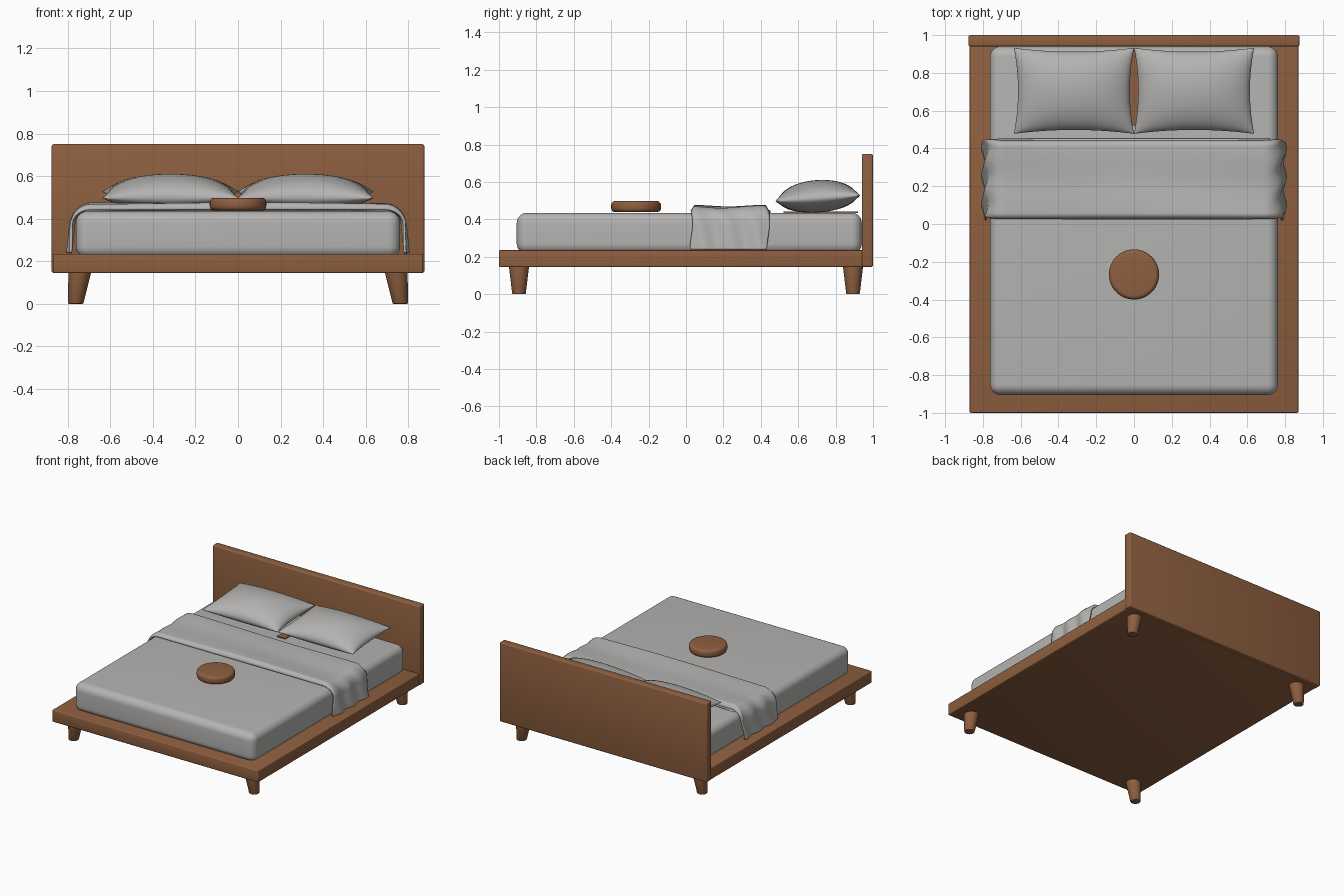
import bpy, bmesh, math
from mathutils import Matrix, Vector

cube = bpy.data.objects.get("Cube")
if cube:
    bpy.data.objects.remove(cube, do_unlink=True)


def material(name, colour):
    m = bpy.data.materials.new(name)
    m.use_nodes = True
    m.diffuse_color = colour
    m.node_tree.nodes["Principled BSDF"].inputs["Base Color"].default_value = colour
    return m


WOOD = material("warm wood", (0.27, 0.115, 0.05, 1))
LINEN = material("grey linen", (0.46, 0.455, 0.445, 1))


def finish(name, bm, mat, angle=40):
    bmesh.ops.recalc_face_normals(bm, faces=bm.faces)
    mesh = bpy.data.meshes.new(name)
    bm.to_mesh(mesh)
    bm.free()
    mesh.materials.append(mat)
    ob = bpy.data.objects.new(name, mesh)
    bpy.context.collection.objects.link(ob)
    bpy.ops.object.select_all(action='DESELECT')
    bpy.context.view_layer.objects.active = ob
    ob.select_set(True)
    bpy.ops.object.shade_smooth_by_angle(angle=math.radians(angle))
    return ob


def box(name, lo, hi, mat, bevel=0.0, segments=3):
    lo, hi = Vector(lo), Vector(hi)
    bm = bmesh.new()
    bmesh.ops.create_cube(bm, size=1)
    bmesh.ops.scale(bm, vec=hi - lo, verts=bm.verts)
    bmesh.ops.translate(bm, vec=(lo + hi) / 2, verts=bm.verts)
    if bevel:
        bmesh.ops.bevel(bm, geom=bm.edges[:], offset=bevel, segments=segments,
                        profile=0.5, affect='EDGES')
    return finish(name, bm, mat)


def sheet(bm, nu, nv, func):
    """Grid of faces whose points come from func(u, v), both in -1..1."""
    rows = [[bm.verts.new(func(2 * i / nu - 1, 2 * j / nv - 1))
             for i in range(nu + 1)] for j in range(nv + 1)]
    for a, b in zip(rows, rows[1:]):
        for i in range(nu):
            bm.faces.new((a[i], a[i + 1], b[i + 1], b[i]))


# Bed frame
box("platform", (-0.87, -1, 0.145), (0.87, 0.96, 0.235), WOOD, 0.006)
box("headboard", (-0.876, 0.94, 0.145), (0.876, 1, 0.75), WOOD, 0.01)

# Splayed tapered legs
for sx, side in ((1, "left"), (-1, "right")):
    for sy, end in ((-1, "front"), (1, "back")):
        bm = bmesh.new()
        bmesh.ops.create_cone(bm, cap_ends=True, segments=32, radius1=0.036,
                              radius2=0.054, depth=0.15)
        rims = [e for e in bm.edges if all(v.co.z < 0 for v in e.verts)]
        bmesh.ops.bevel(bm, geom=rims, offset=0.004, segments=2, profile=0.5,
                        affect='EDGES')
        for v in bm.verts:
            v.co.x -= sx * 0.13 * v.co.z
        bmesh.ops.translate(bm, vec=(sx * 0.753, sy * 0.893, 0.075), verts=bm.verts)
        finish(f"{end}_{side}_leg", bm, WOOD)

# Mattress
box("mattress", (-0.762, -0.905, 0.215), (0.762, 0.94, 0.435), LINEN, 0.055, 8)

# Slat showing between the pillows
box("pillow_gap_slat", (-0.035, 0.52, 0.433), (0.035, 0.92, 0.442), WOOD)

# Round tray
bm = bmesh.new()
bmesh.ops.create_cone(bm, cap_ends=True, segments=64, radius1=0.133,
                      radius2=0.133, depth=0.06)
rims = [e for e in bm.edges if abs(e.verts[0].co.z - e.verts[1].co.z) < 1e-4]
bmesh.ops.bevel(bm, geom=rims, offset=0.022, segments=5, profile=0.5, affect='EDGES')
bmesh.ops.translate(bm, vec=(0, -0.267, 0.468), verts=bm.verts)
finish("round_tray", bm, WOOD)


# Pillows: two puffed sheets joined along a pinched seam
def pillow(name, x):
    bm = bmesh.new()
    for face, puff in ((1, 0.098), (-1, 0.075)):
        def point(u, v):
            u, v = math.sin(u * math.pi / 2), math.sin(v * math.pi / 2)
            fall = max(0, (1 - u * u) * (1 - v * v))
            px = 0.318 * u * (1 - 0.07 * (1 - v * v))
            py = 0.228 * v * (1 - 0.09 * (1 - u * u))
            crease = 0.003 * fall * (math.sin(34 * v) * u ** 4 + math.sin(34 * u) * v ** 4)
            return (px, py, face * (puff * fall ** 0.5 + crease))
        sheet(bm, 48, 40, point)
    bmesh.ops.remove_doubles(bm, verts=bm.verts, dist=0.0002)
    bmesh.ops.rotate(bm, matrix=Matrix.Rotation(0.07, 3, 'X'), verts=bm.verts)
    bmesh.ops.translate(bm, vec=(x, 0.705, 0.512), verts=bm.verts)
    finish(name, bm, LINEN, 60)


pillow("left_pillow", 0.318)
pillow("right_pillow", -0.318)


# Folded throw draped over both sides
TOP, DROP, R = 0.69, 0.165, 0.085
ARC = R * math.pi / 2
LENGTH = TOP + ARC + DROP


def drape(u, v):
    side, s = (1 if u >= 0 else -1), abs(u) * LENGTH
    y = 0.235 + 0.205 * v
    hem = max(0, 1 - (1 - abs(v)) / 0.08)
    wave = 0.5 + 0.5 * math.sin(13 * y + 2.2 * u + 0.8) * math.cos(5 * y - 1.5 * u)
    lift = 0.016 * wave * (1 - hem) - 0.012 * hem
    if s < TOP:
        x, z = s, 0.455 + lift
    else:
        a = min((s - TOP) / R, math.pi / 2)
        x = TOP + R * math.sin(a)
        z = 0.455 - R * (1 - math.cos(a)) + lift * math.cos(a)
        down = max(0, s - TOP - ARC)
        z -= down * 0.8
        ease = a / (math.pi / 2)
        x += 0.09 * down + ease * (0.008 * math.sin(42 * y + 14 * z * side) + 0.004)
        y += 0.008 * ease * math.sin(20 * z)
    return (side * x, y, z)


bm = bmesh.new()
sheet(bm, 140, 48, drape)
throw = finish("throw_blanket", bm, LINEN, 60)
solid = throw.modifiers.new("thickness", 'SOLIDIFY')
solid.thickness = 0.012
solid.offset = 0

# Folded back hem of the throw
bm = bmesh.new()
sheet(bm, 40, 8, lambda u, v: (0.72 * u, 0.425 + 0.025 * v,
                               0.449 - 0.008 * v * v - 0.012 * u ** 8))
hem_fold = finish("throw_hem", bm, LINEN, 60)
solid = hem_fold.modifiers.new("thickness", 'SOLIDIFY')
solid.thickness = 0.01
solid.offset = 0
